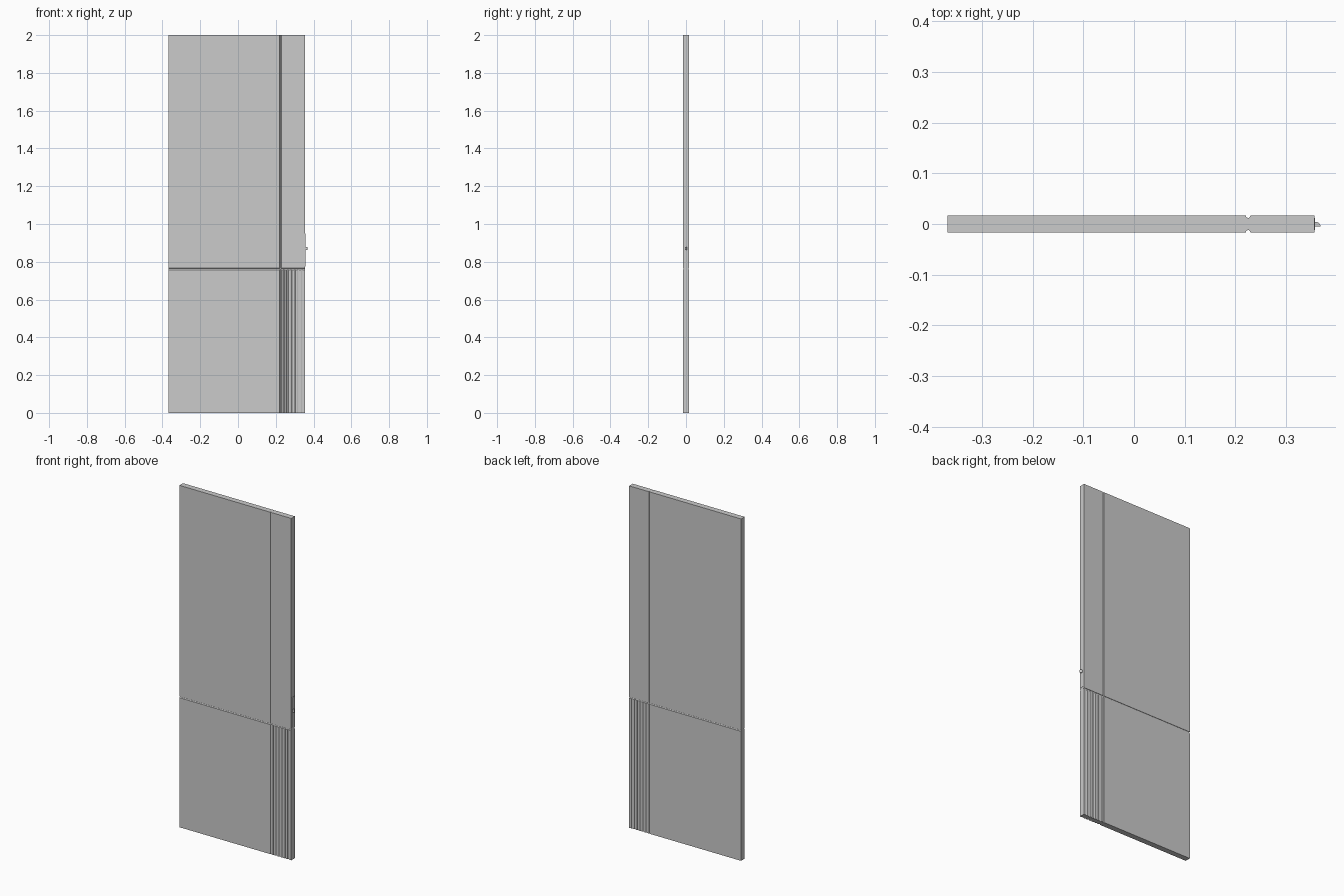
import bpy, bmesh, math

if "Cube" in bpy.data.objects:
    bpy.data.objects.remove(bpy.data.objects["Cube"])

X0, X1 = -0.368, 0.356      # door leaf edges
T = 0.0165                  # half thickness
SPLIT = 0.762               # height of the horizontal groove
GROOVE = 0.225              # x of the full-height groove
R = 0.0045                  # groove radius


def finish(name, bm):
    bmesh.ops.recalc_face_normals(bm, faces=bm.faces)
    me = bpy.data.meshes.new(name)
    bm.to_mesh(me)
    bm.free()
    ob = bpy.data.objects.new(name, me)
    bpy.context.collection.objects.link(ob)
    return ob


def add_prism(bm, points, vec):
    """Closed prism from a 3D outline moved along vec."""
    face = bm.faces.new([bm.verts.new(p) for p in points])
    ext = bmesh.ops.extrude_face_region(bm, geom=[face], use_keep_orig=True)
    verts = [g for g in ext["geom"] if isinstance(g, bmesh.types.BMVert)]
    bmesh.ops.translate(bm, verts=verts, vec=vec)


def box(name, x, y, z):
    bm = bmesh.new()
    add_prism(bm, [(x[0], y[0], z[0]), (x[1], y[0], z[0]),
                   (x[1], y[1], z[0]), (x[0], y[1], z[0])], (0, 0, z[1] - z[0]))
    return finish(name, bm)


def ring(n=12):
    return [(R * math.cos(2 * math.pi * (i + .5) / n),
             R * math.sin(2 * math.pi * (i + .5) / n)) for i in range(n)]


def vertical_cutter(name, xs, z0, z1):
    bm = bmesh.new()
    for x in xs:
        for y in (-T, T):
            add_prism(bm, [(x + a, y + b, z0) for a, b in ring()], (0, 0, z1 - z0))
    return finish(name, bm)


def horizontal_cutter(name):
    bm = bmesh.new()
    for y in (-T, T):
        add_prism(bm, [(-0.5, y + b, SPLIT + a) for a, b in ring()], (1, 0, 0))
    return finish(name, bm)


# Door leaf with grooves routed into both faces
door = box("door_leaf", (X0, X1), (-T, T), (0, 2))
pitch = (X1 - GROOVE) / 7
cutters = [
    vertical_cutter("long_groove_cutter", [GROOVE], -0.1, 2.1),
    vertical_cutter("lower_groove_cutter",
                    [GROOVE + pitch * i for i in range(1, 7)], -0.1, SPLIT + 0.0007),
    horizontal_cutter("cross_groove_cutter"),
]
bpy.context.view_layer.objects.active = door
for c in cutters:
    m = door.modifiers.new("groove", 'BOOLEAN')
    m.operation, m.solver, m.object = 'DIFFERENCE', 'EXACT', c
    bpy.ops.object.modifier_apply(modifier=m.name)
    bpy.data.objects.remove(c)

# Lock faceplate on the closing edge
box("lock_faceplate", (X1 - 0.002, X1 + 0.0015), (-0.012, 0.012), (0.775, 0.95))

# Latch bolt: rounded strike side, flat back
cx, w, reach = X1 + 0.001, 0.0045, 0.011
curve = [(cx + reach * math.sin(a), -w + 2 * w * math.cos(a))
         for a in (math.radians(15 * i) for i in range(7))]
bm = bmesh.new()
add_prism(bm, [(x, y, 0.862) for x, y in [(cx - 0.002, -w), (cx - 0.002, w)] + curve],
          (0, 0, 0.016))
finish("latch_bolt", bm)
